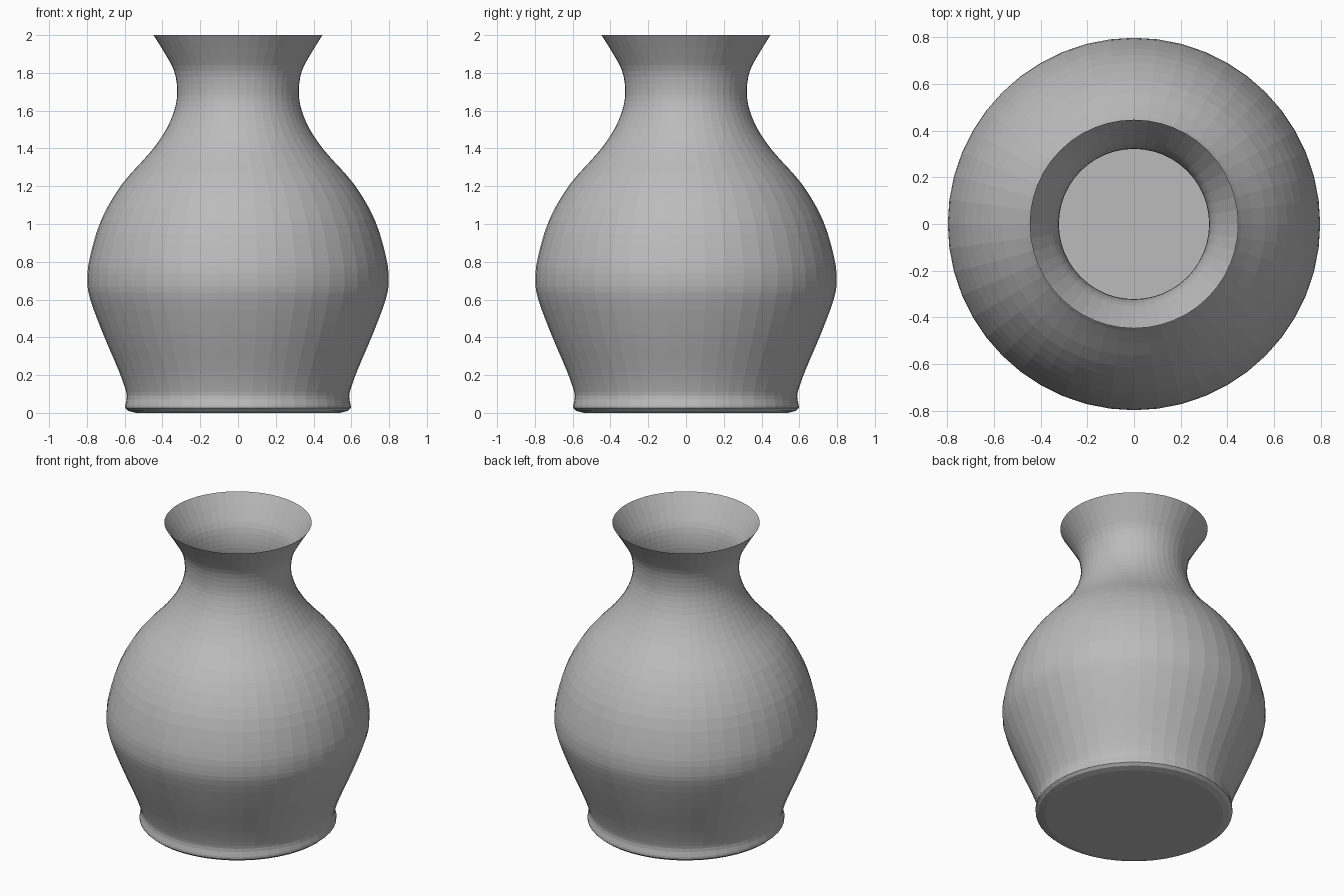
import bpy
import bmesh
import math
from mathutils import Matrix, Vector

cube = bpy.data.objects.get("Cube")
if cube:
    bpy.data.objects.remove(cube, do_unlink=True)

SIDES = 48

# Plain grey clay
clay = bpy.data.materials.new("grey clay")
clay.use_nodes = True
grey = (0.5, 0.5, 0.5, 1.0)
clay.diffuse_color = grey
clay.node_tree.nodes["Principled BSDF"].inputs["Base Color"].default_value = grey


def smooth_path(points, steps):
    """Catmull-Rom curve through (radius, height) points."""
    pts = [Vector(p) for p in points]
    pts = [2 * pts[0] - pts[1]] + pts + [2 * pts[-1] - pts[-2]]
    path = []
    for a, b, c, d in zip(pts, pts[1:], pts[2:], pts[3:]):
        for i in range(steps):
            t = i / steps
            path.append(0.5 * (2 * b + (c - a) * t + (2 * a - 5 * b + 4 * c - d) * t ** 2
                               + (3 * b - a - 3 * c + d) * t ** 3))
    path.append(pts[-2])
    return path


# Flat base and foot lip, then the curved body, neck and flared mouth
foot = [Vector(p) for p in [(0, 0), (0.54, 0), (0.58, 0.01), (0.597, 0.025), (0.597, 0.04)]]
body = smooth_path([(0.59, 0.07), (0.592, 0.11), (0.63, 0.22), (0.715, 0.42),
                    (0.782, 0.6), (0.798, 0.7), (0.785, 0.82), (0.725, 1.02),
                    (0.615, 1.21), (0.46, 1.385), (0.375, 1.51), (0.332, 1.62),
                    (0.322, 1.71), (0.338, 1.81), (0.385, 1.9), (0.447, 2)], 3)

# Lathe the profile into an open, single-walled vase
bm = bmesh.new()
verts = [bm.verts.new((p.x, 0, p.y)) for p in foot + body]
edges = [bm.edges.new(pair) for pair in zip(verts, verts[1:])]
bmesh.ops.spin(bm, geom=verts + edges, cent=(0, 0, 0), axis=(0, 0, 1),
               angle=math.tau, steps=SIDES, use_merge=True)
bmesh.ops.remove_doubles(bm, verts=bm.verts, dist=0.0005)
bmesh.ops.recalc_face_normals(bm, faces=bm.faces)

# Make sure the base points down, so the whole shell faces outward
base = min(bm.faces, key=lambda f: f.calc_center_median().z)
if base.normal.z > 0:
    bmesh.ops.reverse_faces(bm, faces=bm.faces)

mesh = bpy.data.meshes.new("vase")
bm.to_mesh(mesh)
bm.free()
mesh.materials.append(clay)
vase = bpy.data.objects.new("vase", mesh)
bpy.context.collection.objects.link(vase)
